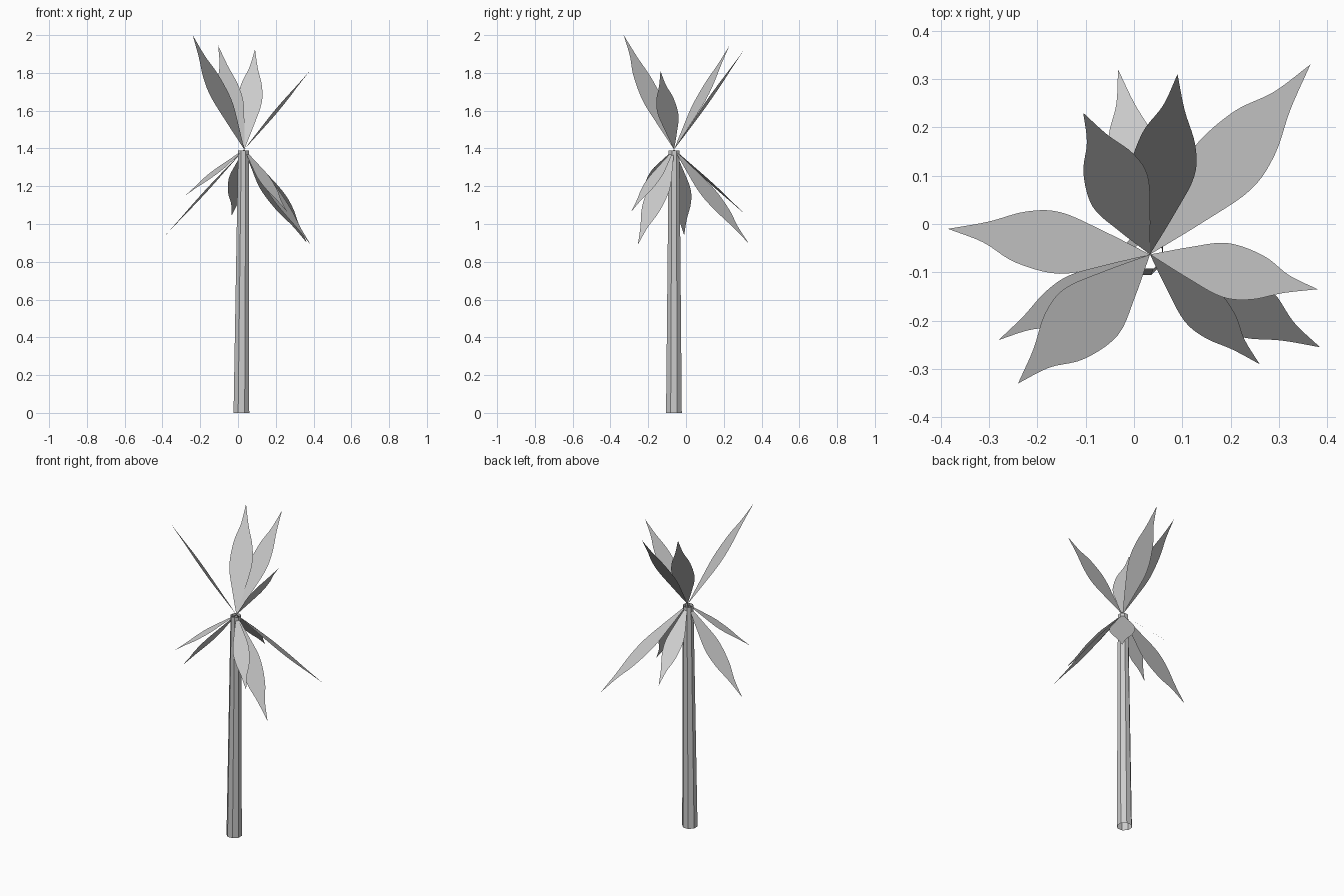
import bpy, bmesh, math
from mathutils import Vector, Matrix

cube = bpy.data.objects.get("Cube")
if cube:
    bpy.data.objects.remove(cube, do_unlink=True)

grey = bpy.data.materials.new("plain grey")
grey.use_nodes = True
colour = (0.6, 0.6, 0.6, 1)
grey.diffuse_color = colour
grey.node_tree.nodes["Principled BSDF"].inputs["Base Color"].default_value = colour


def add_object(name, bm):
    mesh = bpy.data.meshes.new(name)
    bm.to_mesh(mesh)
    bm.free()
    mesh.materials.append(grey)
    obj = bpy.data.objects.new(name, mesh)
    bpy.context.collection.objects.link(obj)
    return obj


def smooth_path(points, steps=5):
    """Catmull-Rom curve through the given points."""
    pts = [Vector(p) for p in points]
    pts = [2 * pts[0] - pts[1]] + pts + [2 * pts[-1] - pts[-2]]
    path = []
    for a, b, c, d in zip(pts, pts[1:], pts[2:], pts[3:]):
        for i in range(steps):
            t = i / steps
            path.append(0.5 * (2 * b + (c - a) * t + (2 * a - 5 * b + 4 * c - d) * t ** 2
                               + (3 * b - a - 3 * c + d) * t ** 3))
    return path + [pts[-2]]


# Trunk: open, tapered, slightly leaning octagonal tube
HEIGHT = 1.39
foot, head = Vector((0.018, -0.064, 0)), Vector((0.029, -0.063, HEIGHT))
bm = bmesh.new()
bmesh.ops.create_cone(bm, cap_ends=False, segments=8, radius1=0.045, radius2=0.031,
                      depth=HEIGHT, matrix=Matrix.Rotation(math.pi / 8, 4, "Z"))
for v in bm.verts:
    end = head if v.co.z > 0 else foot
    v.co = Vector((v.co.x, v.co.y, 0)) + end
add_object("trunk", bm)

# Leaf outline as (distance along, half width), in fractions of leaf length
left_edge = smooth_path([(0, 0), (0.22, 0.058), (0.43, 0.102), (0.65, 0.083), (0.82, 0.03), (1, 0)])
right_edge = smooth_path([(0, 0), (0.24, 0.058), (0.46, 0.102), (0.63, 0.09), (0.81, 0.04), (1, 0)])
crown = Vector((0.033, -0.063, 1.395))


def add_leaf(name, tip):
    """Flat pointed leaf from the crown to its tip, level across its width."""
    along = Vector(tip) - crown
    across = Vector((-along.y, along.x, 0)).normalized() * along.length
    bm = bmesh.new()
    left = [bm.verts.new(crown + along * t + across * w) for t, w in left_edge]
    right = [bm.verts.new(crown + along * t - across * w) for t, w in right_edge[1:-1]]
    right = [left[0]] + right + [left[-1]]
    for i in range(len(left) - 1):
        corners = [left[i], right[i], right[i + 1], left[i + 1]]
        bm.faces.new(list(dict.fromkeys(corners)))
    add_object(name, bm)


# Raised leaves
for n, tip in enumerate([(-0.24, -0.33, 2.0), (-0.105, 0.23, 1.945),
                         (0.09, 0.31, 1.925), (0.38, -0.135, 1.81)]):
    add_leaf(f"upper_leaf_{n + 1}", tip)

# Drooping leaves
for n, tip in enumerate([(-0.385, -0.01, 0.94), (-0.28, -0.24, 1.15), (-0.033, 0.32, 1.045),
                         (0.365, 0.33, 0.9), (0.385, -0.255, 0.89), (0.26, -0.29, 1.065)]):
    add_leaf(f"lower_leaf_{n + 1}", tip)
